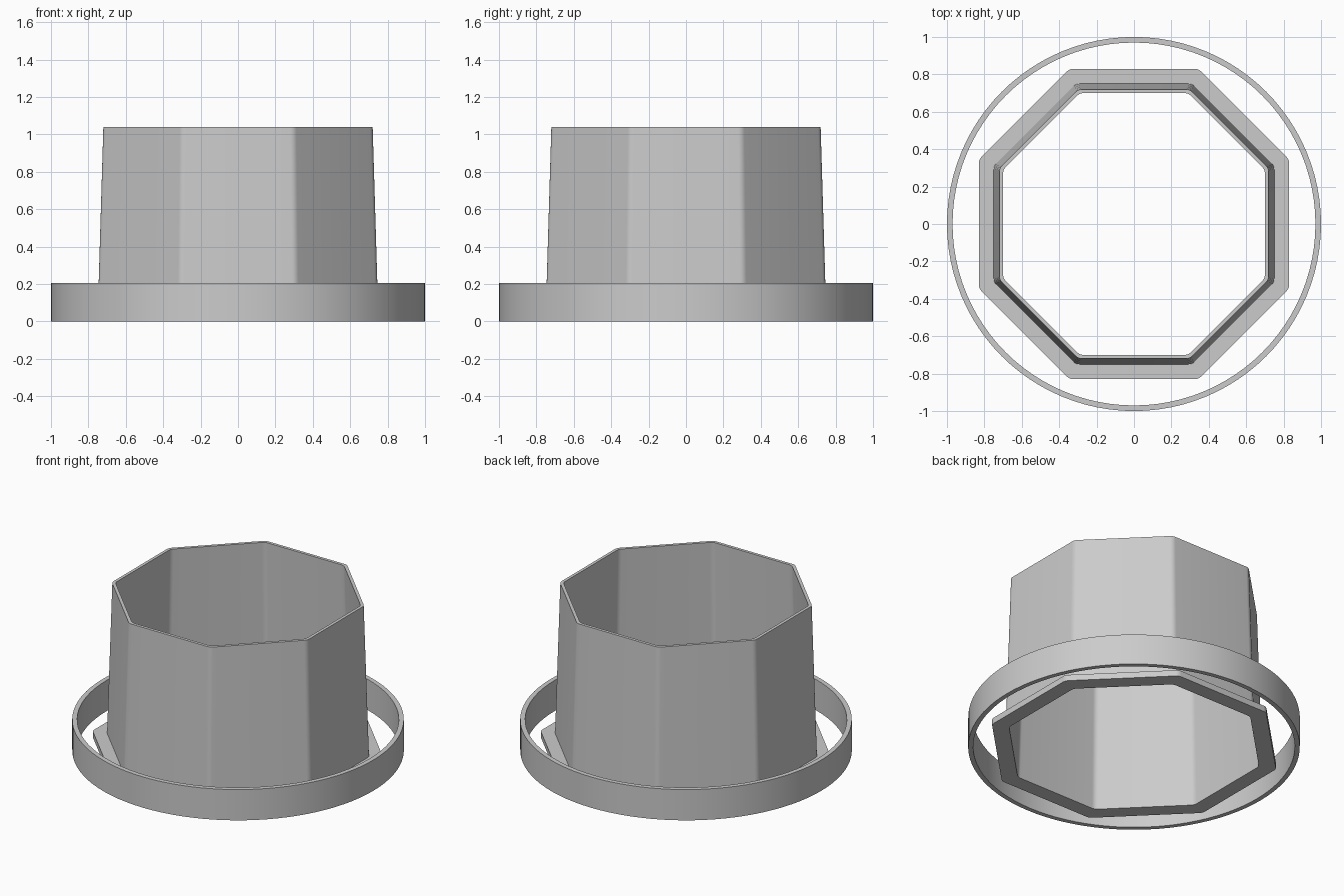
import bpy, bmesh
from math import pi, cos, sin, tan, radians

cube = bpy.data.objects.get("Cube")
if cube:
    bpy.data.objects.remove(cube, do_unlink=True)

grey = bpy.data.materials.new("plain grey")
grey.use_nodes = True
colour = (0.6, 0.6, 0.6, 1)
grey.diffuse_color = colour
grey.node_tree.nodes["Principled BSDF"].inputs["Base Color"].default_value = colour


def rounded_octagon(apothem, radius=0.05, steps=5):
    """Octagon with flat front and filleted corners."""
    points = []
    centre = (apothem - radius) / cos(pi / 8)
    for corner in range(8):
        mid = pi / 8 + corner * pi / 4
        for s in range(steps + 1):
            a = mid - pi / 8 + s / steps * pi / 4
            points.append((centre * cos(mid) + radius * cos(a),
                           centre * sin(mid) + radius * sin(a)))
    return points


def circle(radius, count=96):
    return [(radius * cos(2 * pi * i / count), radius * sin(2 * pi * i / count))
            for i in range(count)]


def sweep(name, outline, section):
    """Carry a closed (size, height) section around an outline."""
    bm = bmesh.new()
    loops = [[bm.verts.new((x, y, z)) for x, y in outline(size)]
             for size, z in section]
    for k, low in enumerate(loops):
        high = loops[(k + 1) % len(loops)]
        for i in range(len(low)):
            j = (i + 1) % len(low)
            bm.faces.new((low[i], low[j], high[j], high[i]))
    bmesh.ops.recalc_face_normals(bm, faces=bm.faces)
    mesh = bpy.data.meshes.new(name)
    bm.to_mesh(mesh)
    bm.free()
    mesh.materials.append(grey)
    obj = bpy.data.objects.new(name, mesh)
    bpy.context.collection.objects.link(obj)
    bpy.ops.object.select_all(action="DESELECT")
    obj.select_set(True)
    bpy.context.view_layer.objects.active = obj
    bpy.ops.object.shade_smooth_by_angle(angle=radians(30))
    return obj


# Tapered open tube with a flat foot flange
sweep("octagonal_sleeve", rounded_octagon,
      [(0.73, 0), (0.83, 0), (0.83, 0.04), (0.75, 0.04), (0.72, 1.04), (0.70, 1.04)])

# Loose round band around the foot
sweep("outer_ring", circle,
      [(0.97, 0), (1, 0), (1, 0.205), (0.97, 0.205)])
